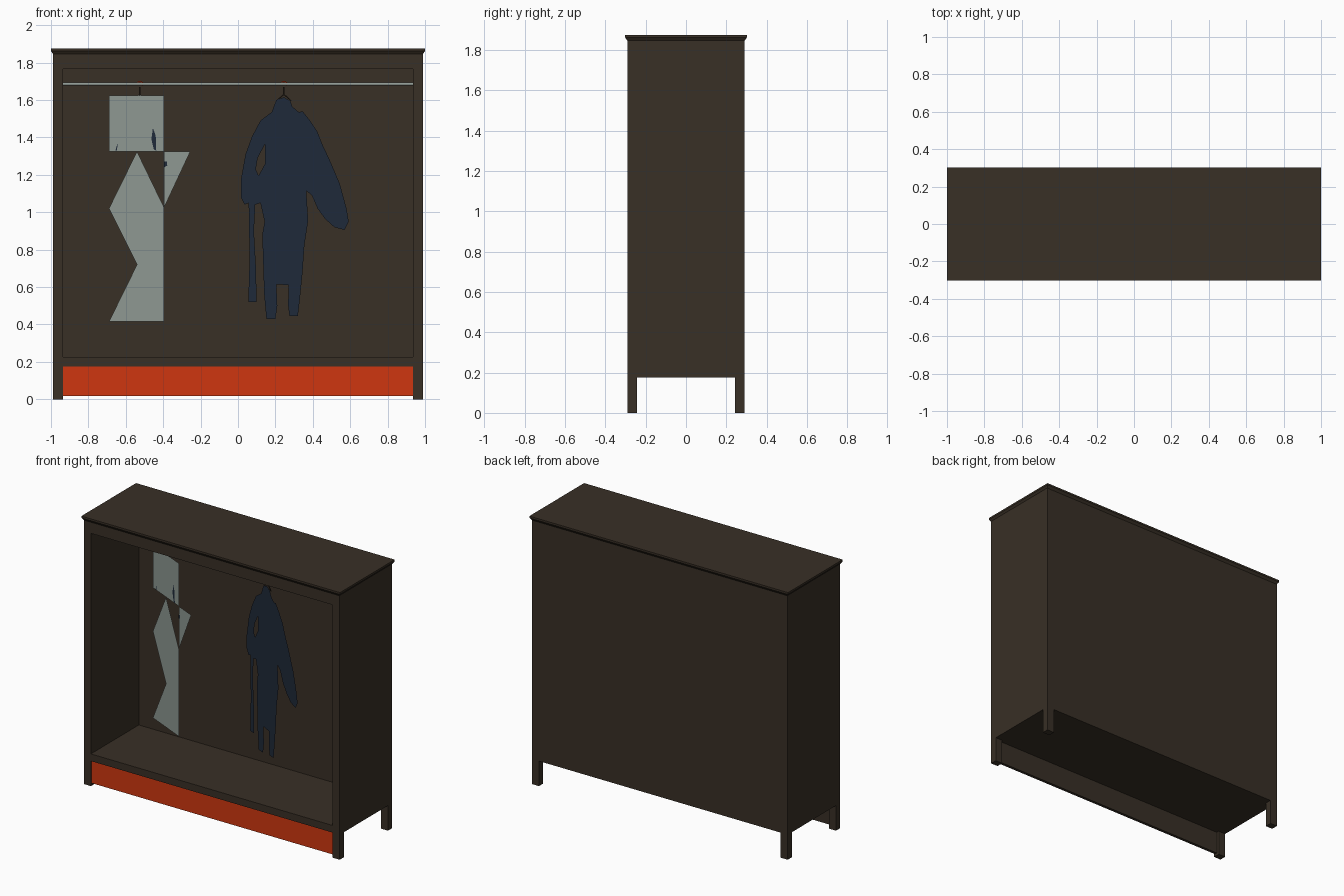
import bpy, bmesh, math
from mathutils import Vector

if "Cube" in bpy.data.objects:
    bpy.data.objects.remove(bpy.data.objects["Cube"])


def material(name, rgb):
    m = bpy.data.materials.new(name)
    m.diffuse_color = (*rgb, 1)
    m.use_nodes = True
    m.node_tree.nodes["Principled BSDF"].inputs["Base Color"].default_value = m.diffuse_color
    return m


BROWN = material("dark brown wood", (0.040, 0.029, 0.019))
RED = material("orange red", (0.62, 0.037, 0.005))
PALE = material("pale grey green", (0.275, 0.32, 0.295))
NAVY = material("navy cloth", (0.014, 0.023, 0.042))


def finish(name, bm, *mats):
    me = bpy.data.meshes.new(name)
    bm.to_mesh(me)
    bm.free()
    ob = bpy.data.objects.new(name, me)
    bpy.context.collection.objects.link(ob)
    for m in mats:
        me.materials.append(m)
    return ob


def box(name, lo, hi, mats, taper=0.0):
    """Box between two corners; taper pulls the bottom edge inward."""
    bm = bmesh.new()
    bmesh.ops.create_cube(bm, size=1)
    for v in bm.verts:
        t = taper if v.co.z < 0 else 0
        p = [hi[i] if v.co[i] > 0 else lo[i] for i in range(3)]
        p[0] -= math.copysign(t, p[0])
        p[1] -= math.copysign(t, p[1])
        v.co = p
    if len(mats) > 1:  # second colour on the front face
        bm.normal_update()
        for f in bm.faces:
            f.material_index = int(f.normal.y < -0.9)
    return finish(name, bm, *mats)


# Cabinet
for s, side in ((-1, "left"), (1, "right")):
    x0, x1 = sorted((s * 0.935, s * 0.99))
    box(side + "_side_panel", (x0, -0.29, 0.175), (x1, 0.29, 1.85), [BROWN])
    box(side + "_front_leg", (x0, -0.29, 0), (x1, -0.242, 0.175), [BROWN])
    box(side + "_back_leg", (x0, 0.242, 0), (x1, 0.29, 0.175), [BROWN])
box("back_panel", (-0.935, 0.24, 0.175), (0.935, 0.29, 1.85), [BROWN])
box("floor_board", (-0.935, -0.29, 0.175), (0.935, 0.24, 0.225), [BROWN])
box("header_board", (-0.935, -0.29, 1.767), (0.935, 0.24, 1.85), [BROWN])
box("cornice_flare", (-1, -0.302, 1.845), (1, 0.302, 1.862), [BROWN], 0.012)
box("top_board", (-1, -0.302, 1.862), (1, 0.302, 1.875), [BROWN])
box("plinth", (-0.935, -0.282, 0.018), (0.935, -0.262, 0.175), [BROWN, RED])

# Hanging rod
ROD_Y, ROD_Z, SLOPE = -0.03, 1.685, -0.455
bpy.ops.mesh.primitive_cylinder_add(vertices=12, radius=0.008, depth=1.87,
                                    location=(0, ROD_Y, ROD_Z), rotation=(0, math.pi / 2, 0))
rod = bpy.context.object
rod.name = "hanging_rod"
rod.data.materials.append(PALE)
bpy.ops.object.shade_smooth_by_angle()


def turned(x, z, xc, proud=0.0):
    """Point on the turned plane of a garment hanging at xc."""
    return Vector((x, ROD_Y + SLOPE * (x - xc) - proud, z))


def sheet(name, loops, xc, mat, proud=0.0):
    """Flat cloth from outlines; a second outline makes a hole."""
    bm = bmesh.new()
    for loop in loops:
        vs = [bm.verts.new(turned(x, z, xc, proud)) for x, z in loop]
        for a, b in zip(vs, vs[1:] + vs[:1]):
            bm.edges.new((a, b))
    bmesh.ops.triangle_fill(bm, edges=bm.edges[:], use_beauty=True)
    bm.normal_update()
    for f in bm.faces:
        if f.normal.y > 0:
            f.normal_flip()
    return finish(name, bm, mat)


def wire(name, pts, xc, mat, proud=-0.006):
    cu = bpy.data.curves.new(name, 'CURVE')
    cu.dimensions = '3D'
    cu.bevel_depth = 0.004
    cu.bevel_resolution = 1
    sp = cu.splines.new('POLY')
    sp.points.add(len(pts) - 1)
    for p, (x, z) in zip(sp.points, pts):
        p.co = (*turned(xc + x, z, xc, proud), 1)
    ob = bpy.data.objects.new(name, cu)
    bpy.context.collection.objects.link(ob)
    cu.materials.append(mat)


# Hangers: red hook over the rod, dark stem and shoulders
for label, xc in (("left", -0.525), ("right", 0.245)):
    hook = [(0.016 * math.cos(a), ROD_Z + 0.013 * math.sin(a))
            for a in (math.radians(170 - 26 * i) for i in range(9))]
    wire(label + "_hanger_hook", hook, xc, RED)
    wire(label + "_hanger_frame", [(0, 1.67), (0, 1.63), (0.04, 1.595),
                                   (-0.04, 1.595), (0, 1.63)], xc, BROWN)

# Pale angular garment
PX = -0.525
sheet("pale_garment_top", [[(-0.69, 1.325), (-0.395, 1.325), (-0.395, 1.625), (-0.69, 1.625)]], PX, PALE)
sheet("pale_garment_body", [[(-0.54, 1.325), (-0.69, 1.02), (-0.54, 0.72), (-0.69, 0.415),
                             (-0.395, 0.415), (-0.395, 1.025)]], PX, PALE)
sheet("pale_garment_sleeve", [[(-0.395, 1.325), (-0.255, 1.325), (-0.395, 1.025)]], PX, PALE)
for i, patch in enumerate(([(-0.455, 1.45), (-0.463, 1.39), (-0.45, 1.335), (-0.437, 1.33), (-0.44, 1.41)],
                           [(-0.643, 1.375), (-0.655, 1.33), (-0.647, 1.33)],
                           [(-0.395, 1.27), (-0.395, 1.24), (-0.378, 1.25), (-0.38, 1.27)])):
    sheet(f"dark_patch_{i}", [patch], PX, NAVY, 0.004)

# Navy coat outline, in hundredths (x, z)
coat = [(20.5, 160), (24.5, 161.5), (28, 159.5), (29, 156.5), (32.5, 153.5), (34.5, 154), (38.5, 149),
        (42.5, 143), (45, 136.5), (49, 128), (54.5, 115), (58, 102), (59.2, 95), (57, 90.5), (51.5, 92),
        (46.5, 96.5), (42.5, 102), (39.5, 109), (36.5, 111.5), (37.5, 95.5), (35.5, 82.5), (34.5, 68),
        (33, 53), (32, 44.5), (27.5, 44.5), (26.8, 50), (27, 61), (20.5, 61.5), (21, 50), (20, 43),
        (15.2, 43), (14, 56), (13.5, 72), (13, 88), (14.2, 95), (12, 105), (9.2, 104), (8.5, 90),
        (9.5, 72), (10, 52), (5.5, 52), (6.2, 75), (5.7, 105), (3.5, 104), (1.5, 108), (1.5, 117),
        (4, 131), (7.5, 140.5), (12, 149), (18, 153.5)]
armhole = [(14.5, 136.5), (10.5, 129), (9.5, 123), (11, 119.5), (14.5, 126)]
sheet("navy_coat", [[(x / 100, z / 100) for x, z in o] for o in (coat, armhole)], 0.245, NAVY)
